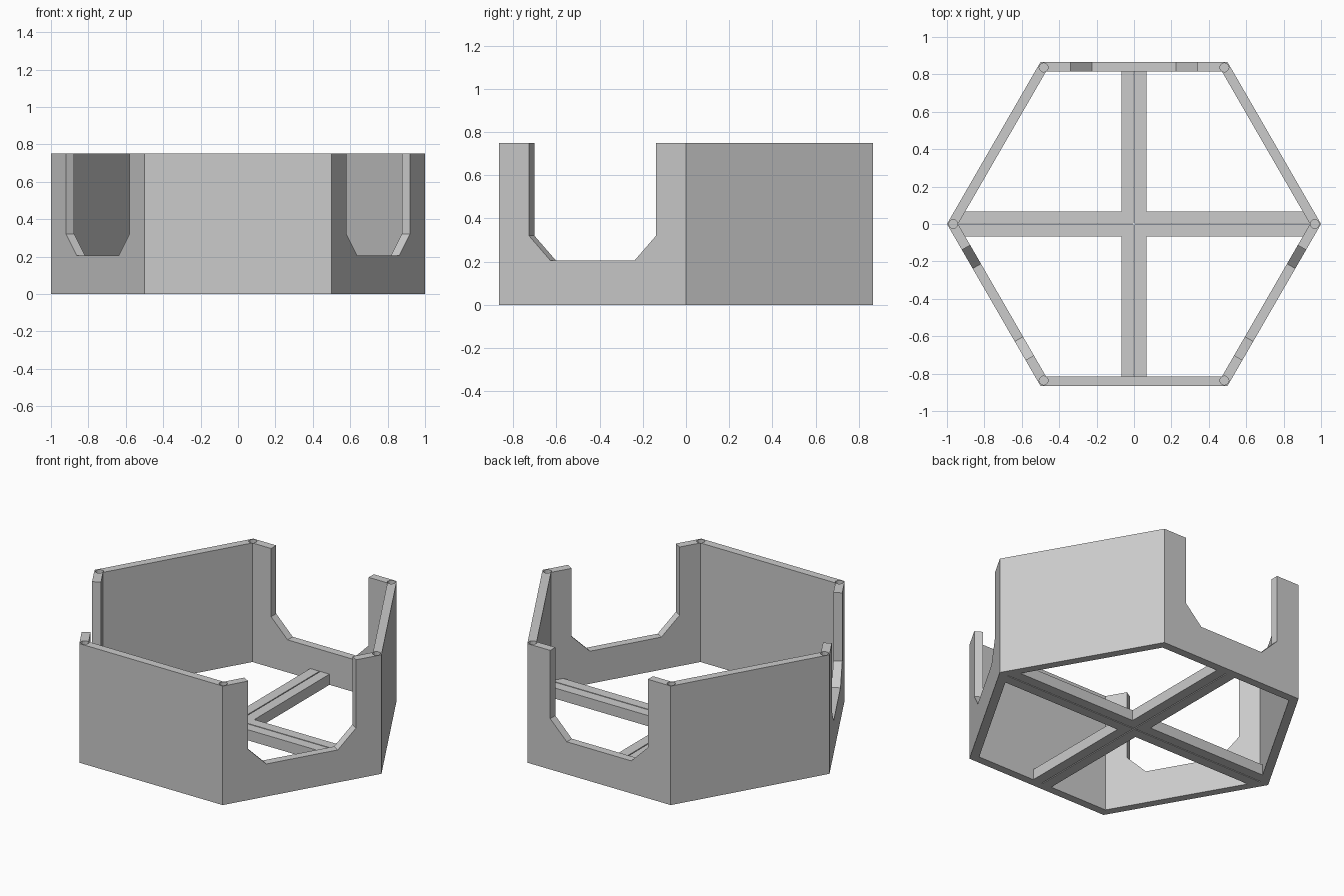
import bpy, bmesh
from math import sin, cos, pi, radians
from mathutils import Matrix, Vector

cube = bpy.data.objects.get("Cube")
if cube:
    bpy.data.objects.remove(cube, do_unlink=True)

HEIGHT = 0.75
APOTHEM = cos(pi / 6)          # outer flat distance, corner radius is 1
INNER = 0.941                  # inner corner radius
BEAM = 0.067                   # half width and height of the floor beams
GAP = 0.003                    # half of the seam between beam halves

grey = bpy.data.materials.new("light_grey")
grey.use_nodes = True
colour = (0.6, 0.6, 0.6, 1)
grey.diffuse_color = colour
grey.node_tree.nodes["Principled BSDF"].inputs["Base Color"].default_value = colour


def prism(name, outline, offset, matrix=None):
    """Extrude a flat outline of 3D points along an offset into a solid."""
    bm = bmesh.new()
    face = bm.faces.new([bm.verts.new(p) for p in outline])
    moved = bmesh.ops.extrude_face_region(bm, geom=[face])["geom"]
    verts = [g for g in moved if isinstance(g, bmesh.types.BMVert)]
    bmesh.ops.translate(bm, verts=verts, vec=Vector(offset))
    if matrix:
        bmesh.ops.transform(bm, matrix=matrix, verts=bm.verts)
    bmesh.ops.recalc_face_normals(bm, faces=bm.faces)
    mesh = bpy.data.meshes.new(name)
    bm.to_mesh(mesh)
    bm.free()
    obj = bpy.data.objects.new(name, mesh)
    mesh.materials.append(grey)
    bpy.context.collection.objects.link(obj)
    return obj


def ring_points(radius, z, count=6, centre=(0, 0)):
    return [(centre[0] + radius * cos(2 * pi * i / count),
             centre[1] + radius * sin(2 * pi * i / count), z) for i in range(count)]


def cut(target, cutter):
    mod = target.modifiers.new(cutter.name, "BOOLEAN")
    mod.operation = "DIFFERENCE"
    mod.solver = "EXACT"
    mod.object = cutter
    cutter.hide_render = True
    cutter.hide_set(True)
    cutters.append(cutter)


cutters = []

# Six-sided wall ring
walls = prism("hexagonal_walls", ring_points(1, 0), (0, 0, HEIGHT))
cut(walls, prism("inside_cutter", ring_points(INNER, -0.1), (0, 0, 1)))

# Chamfered openings in every second wall
half = [(0.34, 1), (0.34, 0.32), (0.225, 0.205)]
profile = half + [(-x, z) for x, z in reversed(half)]
for i, angle in enumerate((0, 120, 240)):
    cut(walls, prism(f"opening_cutter_{i}", [(x, 0.7, z) for x, z in profile],
                     (0, 0.3, 0), Matrix.Rotation(radians(angle), 4, "Z")))

# Shallow round sockets on top of the corners
for i, (x, y, z) in enumerate(ring_points(0.966, 0)):
    cut(walls, prism(f"socket_cutter_{i}", ring_points(0.024, HEIGHT - 0.06, 12, (x, y)),
                     (0, 0, 0.1)))

# Bake the cuts and drop the cutters
bpy.context.view_layer.update()
evaluated = walls.evaluated_get(bpy.context.evaluated_depsgraph_get())
baked = bpy.data.meshes.new_from_object(evaluated)
walls.modifiers.clear()
walls.data = baked
for cutter in cutters:
    bpy.data.objects.remove(cutter, do_unlink=True)

# Floor cross: four L-shaped beam pieces with a fine seam between them
reach_y = INNER * APOTHEM
tip_near = INNER - GAP / 3 ** 0.5
tip_far = INNER - BEAM / 3 ** 0.5
for name, sx, sy in (("back_left", 1, 1), ("back_right", -1, 1),
                     ("front_right", -1, -1), ("front_left", 1, -1)):
    outline = [(GAP, GAP), (tip_near, GAP), (tip_far, BEAM), (BEAM, BEAM),
               (BEAM, reach_y), (GAP, reach_y)]
    prism(f"floor_beam_{name}", [(x * sx, y * sy, 0) for x, y in outline], (0, 0, BEAM))
